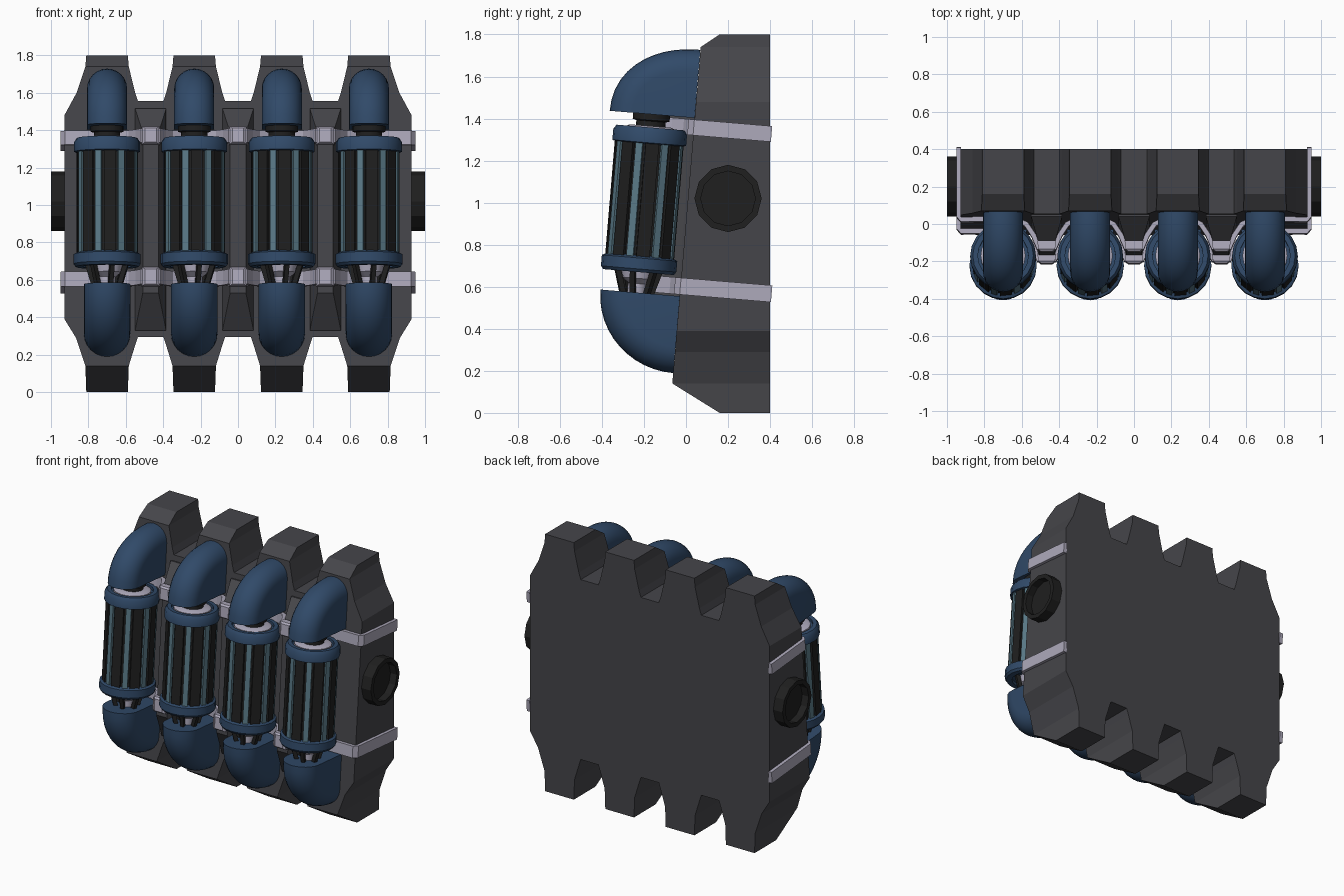
import bpy, bmesh
from math import sin, cos, pi, radians
from mathutils import Matrix, Vector

if "Cube" in bpy.data.objects:
    bpy.data.objects.remove(bpy.data.objects["Cube"])

def material(name, rgb):
    m = bpy.data.materials.new(name)
    m.diffuse_color = (*rgb, 1)
    m.use_nodes = True
    m.node_tree.nodes["Principled BSDF"].inputs["Base Color"].default_value = m.diffuse_color
    return m

GREY = material("dark_grey", (.06, .06, .068))
BLACK = material("black", (.014, .014, .014))
BLUE = material("blue", (.03, .068, .14))
TEAL = material("teal", (.10, .19, .24))
PALE = material("pale_metal", (.42, .40, .50))

# Frame of the leaning front face: local -y points out of it, local z runs up it
LEAN = Matrix.Translation((0, -.077, 0)) @ Matrix.Rotation(radians(-4.8), 4, 'X')
COLUMNS = [-.7, -.234, .234, .7]
GAPS = [-.467, 0, .467]
AXIS = .205          # distance of the canister axis in front of the face
smooth_parts = []

def build(name, verts, faces, mat, matrix=LEAN, smooth=False):
    me = bpy.data.meshes.new(name)
    me.from_pydata(verts, [], faces)
    bm = bmesh.new()
    bm.from_mesh(me)
    bmesh.ops.remove_doubles(bm, verts=bm.verts, dist=1e-5)
    bmesh.ops.recalc_face_normals(bm, faces=bm.faces)
    bm.to_mesh(me)
    bm.free()
    me.materials.append(mat)
    ob = bpy.data.objects.new(name, me)
    ob.matrix_world = matrix
    bpy.context.collection.objects.link(ob)
    if smooth:
        smooth_parts.append(ob)
    return ob

def skin(rings, caps=True):
    """Join equal closed rings of points into a tube."""
    n = len(rings[0])
    verts = [p for r in rings for p in r]
    faces = [(i*n + j, i*n + (j+1) % n, (i+1)*n + (j+1) % n, (i+1)*n + j)
             for i in range(len(rings) - 1) for j in range(n)]
    if caps:
        faces += [tuple(range(n)), tuple(range((len(rings)-1)*n, len(rings)*n))]
    return verts, faces

def lathe(name, profile, mat, n=20, matrix=LEAN, smooth=True):
    rings = [[(r*cos(2*pi*j/n), r*sin(2*pi*j/n), h) for j in range(n)] for r, h in profile]
    return build(name, *skin(rings), mat, matrix, smooth)

def bars(name, count, start, low, high, width, thick, mat, matrix):
    """Ring of straight bars running from (radius, height) low to high."""
    verts, faces = [], []
    for k in range(count):
        a = start + 2*pi*k/count
        out, side = Vector((cos(a), sin(a), 0)), Vector((-sin(a), cos(a), 0))
        rings = [[out*(r + t) + side*s + Vector((0, 0, h)) for t, s in
                  ((-thick, -width), (thick, -width), (thick, width), (-thick, width))]
                 for r, h in (low, high)]
        v, f = skin(rings)
        faces += [tuple(i + len(verts) for i in q) for q in f]
        verts += v
    build(name, verts, faces, mat, matrix)

def elbow(name, x, h0, s, w, a, b, n):
    """Rounded hood swept a quarter turn about its inner corner."""
    rings = []
    for i in range(13):
        t = pi/2*i/12
        R = ((cos(t)/a)**n + (max(sin(t), 0)/b)**n)**(-1/n)
        sec = [(w, 0)] + [(w*cos(pi*k/12), R - w + w*sin(pi*k/12)) for k in range(13)] + [(-w, 0)]
        rings.append([(x + u, -r*cos(t), h0 + s*r*sin(t)) for u, r in sec])
    build(name, *skin(rings), BLUE, smooth=True)

# Housing block with toothed top and bottom, chamfered tooth tips
def front_y(z):
    return .16 if z < .1 or z > 1.78 else -.077 + .0844*z

def edge_row(tip, outer, levels):
    row = []
    for c in COLUMNS:
        half = list(zip((.165, .15, .116, .111), levels))
        left = half if c != COLUMNS[0] else outer + half[2:]
        right = half if c != COLUMNS[-1] else outer + half[2:]
        row += [(c - o, z) for o, z in left] + [(c + o, z) for o, z in reversed(right)]
    return row

top = edge_row(1.8, [(.228, 1.48), (.163, 1.6)], (1.555, 1.6, 1.74, 1.8))
bottom = edge_row(0, [(.228, .39), (.166, .29)], (.295, .25, .14, 0))
outline = top + bottom[::-1]
n = len(outline)
verts = [(x, .4, z) for x, z in outline] + [(x, front_y(z), z) for x, z in outline]
faces = [(i, (i+1) % n, n + (i+1) % n, n + i) for i in range(n)] + [tuple(range(n))]
faces.append(tuple(n + i for i in range(n) if .1 < outline[i][1] < 1.78))
for i in range(n):
    z0, z1 = outline[i][1], outline[(i+1) % n][1]
    if z0 == z1 and z0 in (0, 1.8):
        faces.append((n + i - 1, n + i, n + i + 1, n + i + 2))
build("housing", verts, faces, GREY, Matrix())

# Side ports
for s, side in ((1, "right"), (-1, "left")):
    m = Matrix.Translation((s*.92, .2, 1.02)) @ Matrix.Rotation(s*pi/2, 4, 'Y')
    lathe(f"port_{side}", [(.16, 0), (.16, .08), (.13, .08), (.13, .03)], BLACK, 12, m, False)

# Ridges between the columns, tapered at both ends
for i, g in enumerate(GAPS):
    rings = [[(g - w, -d, lo), (g + w, -d, lo), (g + w, -d, hi), (g - w, -d, hi)]
             for w, d, lo, hi in ((.083, -.02, .33, 1.52), (.083, .01, .33, 1.52),
                                  (.042, .145, .52, 1.38))]
    build(f"ridge_{i+1}", *skin(rings), GREY)

# Straps wrapping the sides and the ridges
for label, lo, hi in (("upper", 1.325, 1.40), ("lower", .565, .645)):
    back = (-.483 + .0844*lo)
    bump = [(-.17, .012), (-.11, .04), (-.07, .10), (-.045, .165)]
    path = [(-.937, back), (-.937, .0), (-.925, .015)]
    for g in GAPS:
        path += [(g + x, d) for x, d in bump] + [(g - x, d) for x, d in reversed(bump)]
    path += [(.925, .015), (.937, .0), (.937, back)]
    pts = [Vector(p) for p in path]
    rings = []
    for i, p in enumerate(pts):
        t = (pts[min(i+1, len(pts)-1)] - pts[max(i-1, 0)]).normalized()
        o = Vector((-t.y, t.x))*.013
        a, b = p + o, p - o
        rings.append([(a.x, -a.y, lo), (b.x, -b.y, lo), (b.x, -b.y, hi), (a.x, -a.y, hi)])
    build(f"{label}_strap", *skin(rings), PALE)
    # Clasp where the strap crosses each ridge
    for i, g in enumerate(GAPS):
        rings = [[(g - w, -d, lo - e), (g + w, -d, lo - e), (g + w, -d, hi + e), (g - w, -d, hi + e)]
                 for w, d, e in ((.05, .13, .01), (.045, .175, .01), (.03, .188, 0))]
        build(f"{label}_clasp_{i+1}", *skin(rings), PALE)

# Canister columns
for i, x in enumerate(COLUMNS, 1):
    m = LEAN @ Matrix.Translation((x, -AXIS, 0))
    elbow(f"upper_elbow_{i}", x, 1.408, 1, .107, .405, .325, 2.15)
    elbow(f"lower_elbow_{i}", x, .557, -1, .124, .378, .367, 2.0)
    lathe(f"canister_core_{i}", [(.153, .70), (.153, 1.30)], BLACK, 20, m)
    bars(f"canister_tubes_{i}", 8, radians(-62), (.155, .72), (.155, 1.28), .017, .009, TEAL, m)
    bars(f"canister_panels_{i}", 8, radians(-39.5), (.15, .72), (.15, 1.28), .032, .012, BLACK, m)
    lathe(f"top_collar_{i}", [(.155, 1.265), (.176, 1.272), (.176, 1.325), (.162, 1.345),
                              (.135, 1.345), (.135, 1.325)], BLUE, 20, m)
    lathe(f"bottom_collar_{i}", [(.13, .675), (.13, .655), (.168, .655), (.18, .67),
                                 (.18, .722), (.155, .735)], BLUE, 20, m)
    lathe(f"top_plate_{i}", [(.12, 1.32), (.12, 1.342), (.10, 1.352)], PALE, 20, m)
    lathe(f"top_connector_{i}", [(.07, 1.34), (.07, 1.375), (.088, 1.38), (.088, 1.415)], BLACK, 16, m)
    lathe(f"bottom_nozzle_{i}", [(.045, .55), (.045, .60), (.075, .625), (.085, .68)], PALE, 16, m)
    bars(f"bottom_struts_{i}", 6, radians(-75), (.068, .55), (.105, .67), .012, .014, BLACK, m)

# Smooth the round parts, keeping hard edges
bpy.ops.object.select_all(action='DESELECT')
for ob in smooth_parts:
    ob.select_set(True)
bpy.context.view_layer.objects.active = smooth_parts[0]
bpy.ops.object.shade_smooth_by_angle(angle=radians(35))
